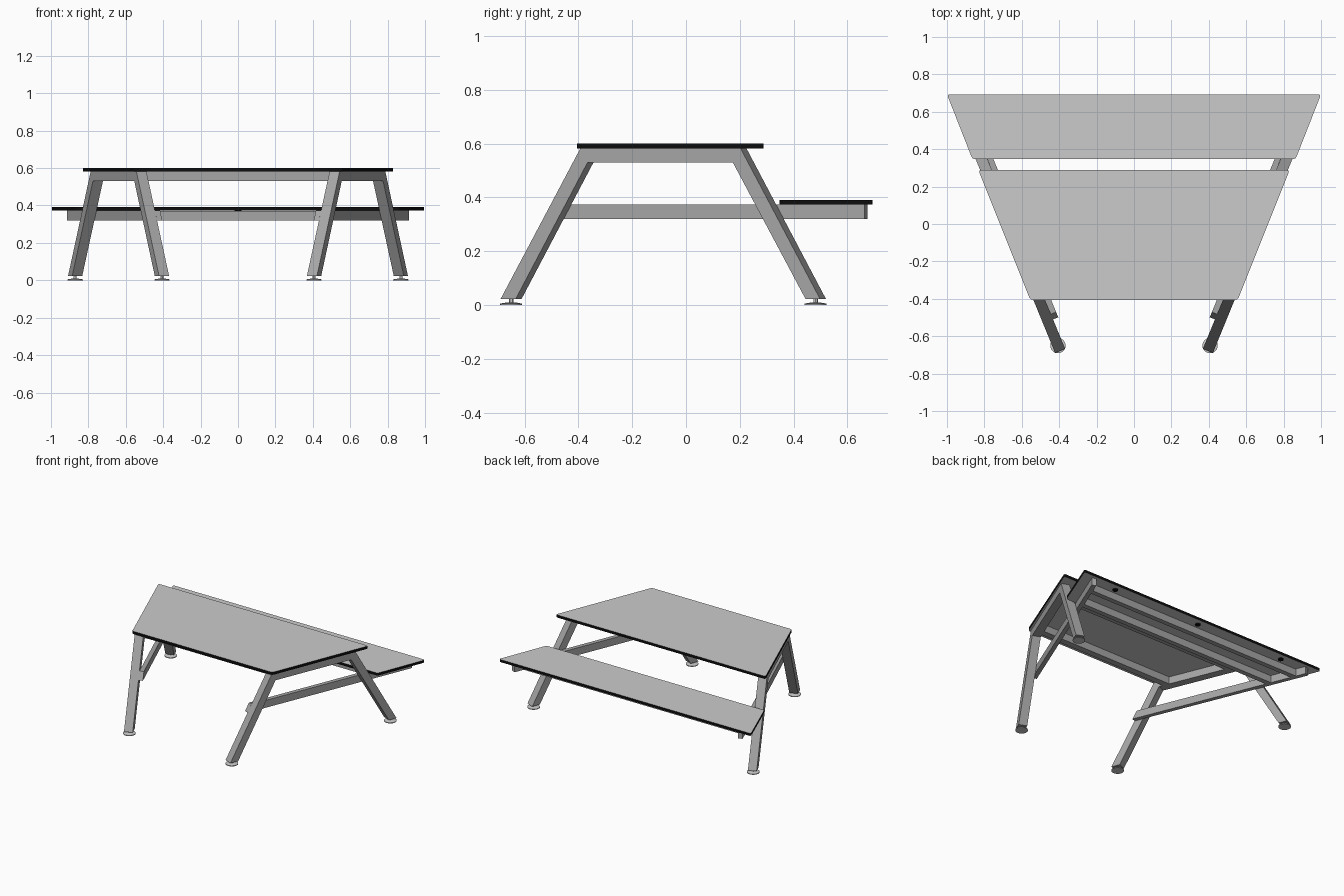
import bpy, bmesh, math

if "Cube" in bpy.data.objects:
    bpy.data.objects.remove(bpy.data.objects["Cube"])


def material(name, value):
    m = bpy.data.materials.new(name)
    m.diffuse_color = (value, value, value, 1)
    m.use_nodes = True
    m.node_tree.nodes["Principled BSDF"].inputs["Base Color"].default_value = m.diffuse_color
    return m


LIGHT = material("light grey", 0.60)
STEEL = material("steel grey", 0.38)
BLACK = material("black", 0.004)

SLOPE = 0.41          # sideways splay of the frames per unit of depth
DEPTH = 0.058         # thickness of the leg frames
A = math.atan(SLOPE)


def side_x(y):
    """x of the outer face of the right leg frame at depth y"""
    return 0.422 + SLOPE * (y + 0.689)


def make(name, bm, mats):
    bmesh.ops.recalc_face_normals(bm, faces=bm.faces)
    me = bpy.data.meshes.new(name)
    bm.to_mesh(me)
    bm.free()
    for m in mats:
        me.materials.append(m)
    ob = bpy.data.objects.new(name, me)
    bpy.context.collection.objects.link(ob)
    return ob


def mirror(ob):
    ob.modifiers.new("Mirror", 'MIRROR')
    return ob


def extrude(points, vec):
    bm = bmesh.new()
    f = bm.faces.new([bm.verts.new(p) for p in points])
    r = bmesh.ops.extrude_face_region(bm, geom=[f])
    verts = [v for v in r["geom"] if isinstance(v, bmesh.types.BMVert)]
    bmesh.ops.translate(bm, verts=verts, vec=vec)
    return bm


def trapezoid(y0, y1, x0, x1, z0, z1):
    return extrude([(-x0, y0, z0), (x0, y0, z0), (x1, y1, z0), (-x1, y1, z0)],
                   (0, 0, z1 - z0))


def board(name, *dims):
    """Rounded-corner board with black edge banding"""
    bm = trapezoid(*dims)
    upright = [e for e in bm.edges
               if abs(e.verts[0].co.z - e.verts[1].co.z) > 0.005]
    bmesh.ops.bevel(bm, geom=upright, offset=0.014, segments=4,
                    profile=0.5, affect='EDGES')
    bm.normal_update()
    for f in bm.faces:
        f.material_index = 0 if abs(f.normal.z) > 0.5 else 1
    return make(name, bm, [LIGHT, BLACK])


def side_profile(name, yz, inset, thick):
    """Side outline laid in the splayed plane, thickened inward, mirrored"""
    def shift(d):
        return -d * math.cos(A), d * math.sin(A)
    dx, dy = shift(inset)
    tx, ty = shift(thick)
    pts = [(side_x(y) + dx, y + dy, z) for y, z in yz]
    return mirror(make(name, extrude(pts, (tx, ty, 0)), [STEEL]))


def cylinder(bm, x, y, z0, z1, r0, r1, seg=24):
    r = bmesh.ops.create_cone(bm, cap_ends=True, segments=seg, radius1=r0,
                              radius2=r1, depth=z1 - z0)
    bmesh.ops.translate(bm, verts=r["verts"], vec=(x, y, (z0 + z1) / 2))


# Table top and bench seat
board("table_top", -0.405, 0.288, 0.555, 0.832, 0.582, 0.601)
board("bench_seat", 0.347, 0.693, 0.864, 1.0, 0.373, 0.391)

# Splayed leg frames
side_profile("leg_frame", [
    (-0.689, 0.023), (-0.393, 0.582), (0.203, 0.582), (0.498, 0.023),
    (0.444, 0.023), (0.174, 0.53), (-0.366, 0.53), (-0.633, 0.023)], 0, DEPTH)

# Bench support beams on the inner side of the frames
side_profile("bench_beam", [
    (-0.532, 0.32), (-0.504, 0.373), (0.642, 0.373), (0.642, 0.32)],
    DEPTH, 0.03)

# Cross rails below the table and the bench
for name, y0, y1, z0, z1, inset in (
        ("table_front_rail", -0.32, -0.275, 0.53, 0.582, 0.0627),
        ("table_back_rail", 0.10, 0.145, 0.53, 0.582, 0.0627),
        ("bench_front_rail", 0.405, 0.44, 0.32, 0.371, 0.095),
        ("bench_back_rail", 0.575, 0.61, 0.32, 0.371, 0.095)):
    make(name, trapezoid(y0, y1, side_x(y0) - inset, side_x(y1) - inset,
                         z0, z1), [STEEL])

# Adjustable feet: disc, tapered shoulder and stem
for name, y in (("front_foot", -0.661), ("back_foot", 0.471)):
    x = side_x(y) - DEPTH / 2 * math.cos(A)
    y += DEPTH / 2 * math.sin(A)
    bm = bmesh.new()
    cylinder(bm, x, y, 0, 0.005, 0.041, 0.041)
    cylinder(bm, x, y, 0.005, 0.010, 0.041, 0.012)
    cylinder(bm, x, y, 0.010, 0.024, 0.008, 0.008, 12)
    foot = mirror(make(name, bm, [LIGHT]))
    bpy.context.view_layer.objects.active = foot
    foot.select_set(True)
    bpy.ops.object.shade_smooth_by_angle(angle=math.radians(30))
    foot.select_set(False)

# Small pads under the seat
bm = bmesh.new()
for x in (-0.7, 0, 0.7):
    cylinder(bm, x, 0.645, 0.366, 0.374, 0.018, 0.018, 16)
make("seat_pads", bm, [BLACK])
